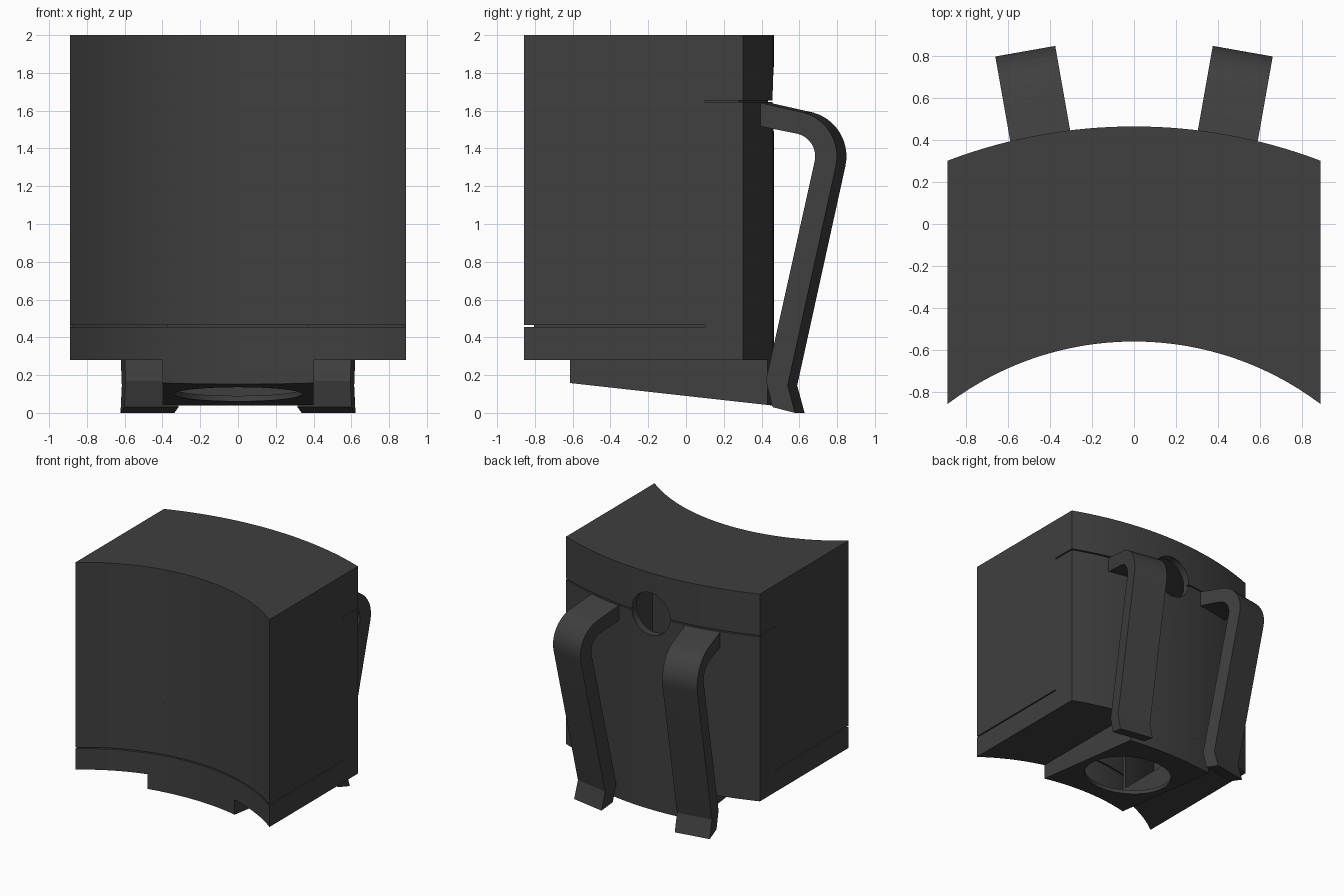
import bpy, bmesh, math
from mathutils import Vector

if "Cube" in bpy.data.objects:
    bpy.data.objects.remove(bpy.data.objects["Cube"])

CY, R_FRONT, R_BACK = -2.035, 1.475, 2.5   # concentric front and back curves
WALL = 0.06

dark = bpy.data.materials.new("dark_plastic")
dark.diffuse_color = (0.05, 0.05, 0.05, 1)
dark.use_nodes = True
dark.node_tree.nodes["Principled BSDF"].inputs["Base Color"].default_value = dark.diffuse_color


def make_object(name, bm):
    bmesh.ops.recalc_face_normals(bm, faces=bm.faces[:])
    mesh = bpy.data.meshes.new(name)
    bm.to_mesh(mesh)
    bm.free()
    ob = bpy.data.objects.new(name, mesh)
    mesh.materials.append(dark)
    bpy.context.collection.objects.link(ob)
    return ob


def prism(name, lower, upper):
    """Closed solid between two matching outlines."""
    bm = bmesh.new()
    a = [bm.verts.new(p) for p in lower]
    b = [bm.verts.new(p) for p in upper]
    bm.faces.new(a)
    bm.faces.new(b)
    n = len(a)
    for i in range(n):
        bm.faces.new((a[i], a[(i + 1) % n], b[(i + 1) % n], b[i]))
    return make_object(name, bm)


def arc_block(name, half, r0, r1, bottom, top, n=32):
    """Block with straight sides and curved front and back."""
    xs = [-half + 2 * half * i / n for i in range(n + 1)]
    arc = lambda r: [(x, CY + math.sqrt(r * r - x * x)) for x in xs]
    pts = arc(r0) + arc(r1)[::-1]
    return prism(name, [(x, y, bottom(y)) for x, y in pts], [(x, y, top) for x, y in pts])


def box(name, x0, x1, y0, y1, z0, z1):
    pts = [(x0, y0), (x1, y0), (x1, y1), (x0, y1)]
    return prism(name, [(x, y, z0) for x, y in pts], [(x, y, z1) for x, y in pts])


def cylinder(name, r, p0, p1):
    p0, p1 = Vector(p0), Vector(p1)
    d = p1 - p0
    bm = bmesh.new()
    bmesh.ops.create_cone(bm, cap_ends=True, segments=48, radius1=r, radius2=r, depth=d.length)
    bmesh.ops.rotate(bm, verts=bm.verts, matrix=d.to_track_quat('Z', 'Y').to_matrix())
    bmesh.ops.translate(bm, verts=bm.verts, vec=(p0 + p1) / 2)
    return make_object(name, bm)


def boolean(target, other, op):
    mod = target.modifiers.new(op, 'BOOLEAN')
    mod.operation, mod.object, mod.solver = op, other, 'EXACT'
    bpy.context.view_layer.objects.active = target
    bpy.ops.object.modifier_apply(modifier=mod.name)
    bpy.data.objects.remove(other, do_unlink=True)


def smooth(ob):
    bpy.ops.object.select_all(action='DESELECT')
    ob.select_set(True)
    bpy.context.view_layer.objects.active = ob
    bpy.ops.object.shade_smooth_by_angle(angle=math.radians(25))


def slope(y):
    return 0.152 - 0.111 * (y + 0.56)


# Curved hollow housing with the sloped outlet below it
body = arc_block("housing", 0.89, R_FRONT, R_BACK, lambda y: 0.28, 2.0)
boolean(body, arc_block("outlet", 0.4, R_FRONT, R_BACK, slope, 0.9, 16), 'UNION')
cavity = arc_block("cavity", 0.89 - WALL, R_FRONT + WALL, R_BACK - WALL, lambda y: 0.33, 2 - WALL)
boolean(cavity, arc_block("outlet_cavity", 0.37, R_FRONT + 0.03, R_BACK - WALL,
                          lambda y: slope(y) + 0.03, 0.9, 16), 'UNION')
boolean(body, cavity, 'DIFFERENCE')

# Bottom opening and back opening
boolean(body, cylinder("bottom_hole", 0.34, (0, -0.11, -0.2), (0, -0.06, 0.25)), 'DIFFERENCE')
boolean(body, cylinder("back_hole", 0.175, (0, 0.2, 1.66), (0, 0.7, 1.66)), 'DIFFERENCE')

# Parting grooves: low around the front, high around the back
for z, r0, r1, y0, y1 in ((0.46, R_FRONT - 0.1, R_FRONT + 0.035, -1, 0.1),
                          (1.65, R_BACK - 0.025, R_BACK + 0.1, 0.1, 0.7)):
    boolean(body, arc_block("groove", 1.0, r0, r1, lambda y: z - 0.005, z + 0.005), 'DIFFERENCE')
    for s in (-1, 1):
        x0, x1 = sorted((s * 0.875, s * 1.1))
        boolean(body, box("groove", x0, x1, y0, y1, z - 0.005, z + 0.005), 'DIFFERENCE')
smooth(body)


# Two angled belt clips: bent strip profile (distance outwards, height)
def bend(c, r, a0, a1, n=10):
    return [(c[0] + r * math.cos(math.radians(a0 + (a1 - a0) * i / n)),
             c[1] + r * math.sin(math.radians(a0 + (a1 - a0) * i / n))) for i in range(n + 1)]


centre = (0.597, 1.358)
profile = ([(0.41, 1.645)] + bend(centre, 0.24, 75, -13) + [(0.572, 0.145), (0.612, 0.0)]
           + [(0.492, 0.03), (0.455, 0.17)] + bend(centre, 0.123, -13, 75) + [(0.41, 1.52)])
tilt = math.radians(10)
for side, label in ((-1, "left"), (1, "right")):
    def place(w):
        return [(side * (0.373 + s * math.sin(tilt) + w * math.cos(tilt)),
                 s * math.cos(tilt) - w * math.sin(tilt), z) for s, z in profile]
    smooth(prism("clip_" + label, place(-0.145), place(0.145)))
